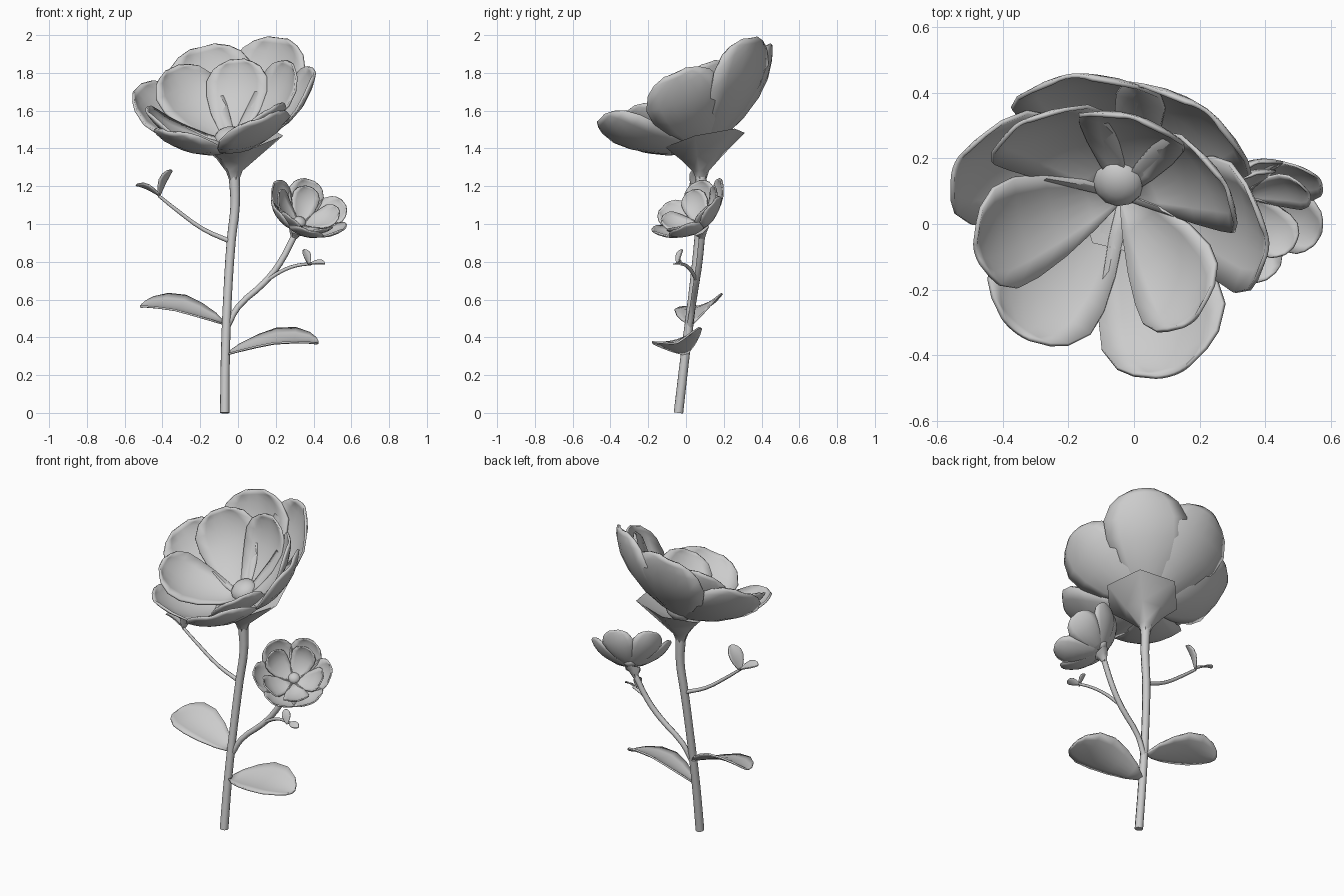
import bpy, bmesh, math
from mathutils import Vector, Matrix

if "Cube" in bpy.data.objects:
    bpy.data.objects.remove(bpy.data.objects["Cube"])


def make_object(name, bm):
    bmesh.ops.recalc_face_normals(bm, faces=bm.faces)
    mesh = bpy.data.meshes.new(name)
    bm.to_mesh(mesh)
    bm.free()
    ob = bpy.data.objects.new(name, mesh)
    bpy.context.collection.objects.link(ob)
    return ob


def frame(origin, x, y, z):
    m = Matrix((x, y, z)).transposed().to_4x4()
    m.translation = Vector(origin)
    return m


# Cupped blade: spine of (outward, height, half width), bent up across its width
def blade(name, m, spine, cup, thick):
    bm = bmesh.new()
    rows = []
    for i, (r, h, w) in enumerate(spine):
        a, b = spine[max(i - 1, 0)], spine[min(i + 1, len(spine) - 1)]
        t = Vector((b[0] - a[0], 0, b[1] - a[1])).normalized()
        nrm = Vector((-t.z, 0, t.x))
        row = []
        for j in range(-3, 4):
            s = j / 3
            p = Vector((r, w * s, h)) + nrm * (cup * w * s * s)
            row.append(bm.verts.new(m @ p))
        rows.append(row)
    for a, b in zip(rows, rows[1:]):
        for j in range(6):
            bm.faces.new((a[j], a[j + 1], b[j + 1], b[j]))
    ob = make_object(name, bm)
    mod = ob.modifiers.new("thickness", 'SOLIDIFY')
    mod.thickness = thick
    mod.offset = 0
    return ob


# Tapered stem through (x, y, z, radius) points
def stem(name, pts):
    cu = bpy.data.curves.new(name, 'CURVE')
    cu.dimensions = '3D'
    cu.bevel_depth = 1.0
    cu.bevel_resolution = 2
    cu.resolution_u = 3
    cu.use_fill_caps = True
    sp = cu.splines.new('BEZIER')
    sp.bezier_points.add(len(pts) - 1)
    for bp, p in zip(sp.bezier_points, pts):
        bp.co = p[:3]
        bp.radius = p[3]
        bp.handle_left_type = bp.handle_right_type = 'AUTO'
    ob = bpy.data.objects.new(name, cu)
    bpy.context.collection.objects.link(ob)
    bpy.ops.object.select_all(action='DESELECT')
    ob.select_set(True)
    bpy.context.view_layer.objects.active = ob
    bpy.ops.object.convert(target='MESH')


# Six-sided calyx: rings of (centre, radius) turning from upright to the axis
def calyx(name, rings, axis, phase):
    bm = bmesh.new()
    loops = []
    for i, (c, r) in enumerate(rings):
        f = min(i / 3, 1)
        n = Vector((0, 0, 1)).lerp(Vector(axis).normalized(), f).normalized()
        q = Vector((0, 0, 1)).rotation_difference(n)
        loops.append([bm.verts.new(Vector(c) + q @ Vector((
            r * math.cos(phase + k * math.pi / 3),
            r * math.sin(phase + k * math.pi / 3), 0))) for k in range(6)])
    for a, b in zip(loops, loops[1:]):
        for k in range(6):
            bm.faces.new((a[k], a[(k + 1) % 6], b[(k + 1) % 6], b[k]))
    bm.faces.new(loops[0])
    bm.faces.new(loops[-1])
    make_object(name, bm)


OUTER = [(.02, 0, .03), (.12, .025, .1), (.24, .07, .165), (.35, .135, .21), (.43, .205, .22),
         (.485, .28, .18), (.506, .32, .13), (.517, .345, .06)]
INNER = [(.02, .03, .03), (.11, .05, .09), (.22, .1, .145), (.315, .165, .175), (.375, .235, .175),
         (.41, .295, .135), (.42, .32, .095), (.427, .34, .04)]
LEAF = [(0, 0, .02), (.15, .03, .13), (.35, .06, .22), (.55, .08, .275), (.75, .065, .265),
        (.9, .035, .18), (.97, .01, .1), (1, 0, .03)]


# Whole bloom: outer petals, inner petals and a round heart
def flower(name, origin, axis, scale, outer, inner):
    n = Vector(axis).normalized()
    x = (Vector((1, 0, 0)) - n * n.x).normalized()
    m = frame(origin, x, n.cross(x), n) @ Matrix.Scale(scale, 4)
    for kind, spine, cup, petals in (("outer", OUTER, .26, outer), ("inner", INNER, .22, inner)):
        for i, (ang, s) in enumerate(petals):
            pm = m @ Matrix.Rotation(math.radians(ang), 4, 'Z') @ Matrix.Scale(s, 4)
            blade(f"{name}_{kind}_petal_{i + 1}", pm, spine, cup, .013 * max(scale, .6))
    bm = bmesh.new()
    bmesh.ops.create_uvsphere(bm, u_segments=12, v_segments=8, radius=.082,
                              matrix=m @ Matrix.Translation((-.01, .05, .035))
                              @ Matrix.Diagonal((1, 1, .7, 1)))
    make_object(name + "_heart", bm)


def leaf(name, base, tip, side, thick=.01):
    d = Vector(tip) - Vector(base)
    x = d.normalized()
    y = Vector(side)
    y = (y - x * y.dot(x)).normalized()
    if x.cross(y).z < 0:
        y = -y
    m = frame(base, x, y, x.cross(y)) @ Matrix.Scale(d.length, 4)
    blade(name, m, LEAF, .22, thick)


# Blooms
flower("main_flower", (-.03, .1, 1.405), (-.18, -.40, .89), 1,
       [(231, .88), (296, .96), (2, .98), (55, 1.09), (100, 1.06), (156, .97)],
       [(193, .96), (314, .9), (28, 1.0), (78, .95), (126, 1.04)])
flower("small_flower", (.325, .09, .985), (.36, -.56, .75), .44,
       [(a, 1) for a in range(30, 390, 60)], [(a, .95) for a in range(18, 378, 72)])

# Calyxes
calyx("main_calyx", [((-.02, .08, 1.23), .026), ((-.02, .08, 1.28), .045),
                     ((0, .085, 1.35), .115), ((.022, .1, 1.445), .225),
                     ((0, .09, 1.38), .03)], (-.16, -.23, 1), math.radians(47))
calyx("small_calyx", [((.295, .085, .92), .016), ((.3, .085, .935), .022),
                      ((.305, .083, .95), .033), ((.315, .083, .97), .05),
                      ((.315, .083, .965), .01)], (.36, -.56, .75), 0)

# Stems
stem("main_stem", [(-.07, -.04, 0, .025), (-.067, -.005, .3, .024), (-.055, .035, .62, .023),
                   (-.035, .068, .92, .024), (-.015, .08, 1.1, .025), (-.02, .08, 1.26, .03)])
stem("side_stem", [(-.055, .02, .46, .016), (0, .035, .56, .016), (.14, .055, .69, .017),
                   (.22, .07, .79, .017), (.3, .085, .94, .017)])
stem("right_twig", [(.15, .055, .7, .01), (.23, .03, .75, .01), (.31, .0, .78, .009),
                    (.39, -.03, .79, .008)])
stem("left_twig", [(-.045, .065, .91, .013), (-.18, .06, .97, .011), (-.32, .055, 1.07, .01),
                   (-.42, .05, 1.15, .008)])

# Leaves
leaf("left_leaf", (-.07, .03, .47), (-.515, .12, .565), (0, .94, .34))
leaf("right_leaf", (-.06, 0, .31), (.425, -.05, .37), (0, .95, .28))
leaf("left_twig_leaf", (-.41, .05, 1.145), (-.54, .05, 1.205), (.2, .85, -.4), .006)
leaf("left_twig_bud_leaf", (-.42, .05, 1.14), (-.35, .05, 1.285), (.4, .9, -.2), .006)
leaf("right_twig_leaf", (.38, -.03, .79), (.46, -.05, .79), (0, .85, .5), .005)
leaf("right_twig_bud_leaf", (.375, -.045, .785), (.35, -.02, .865), (.8, .6, .1), .005)

# Smooth shading with crisp edges
bpy.ops.object.select_all(action='SELECT')
bpy.context.view_layer.objects.active = bpy.data.objects["main_stem"]
bpy.ops.object.shade_smooth_by_angle(angle=math.radians(50))
